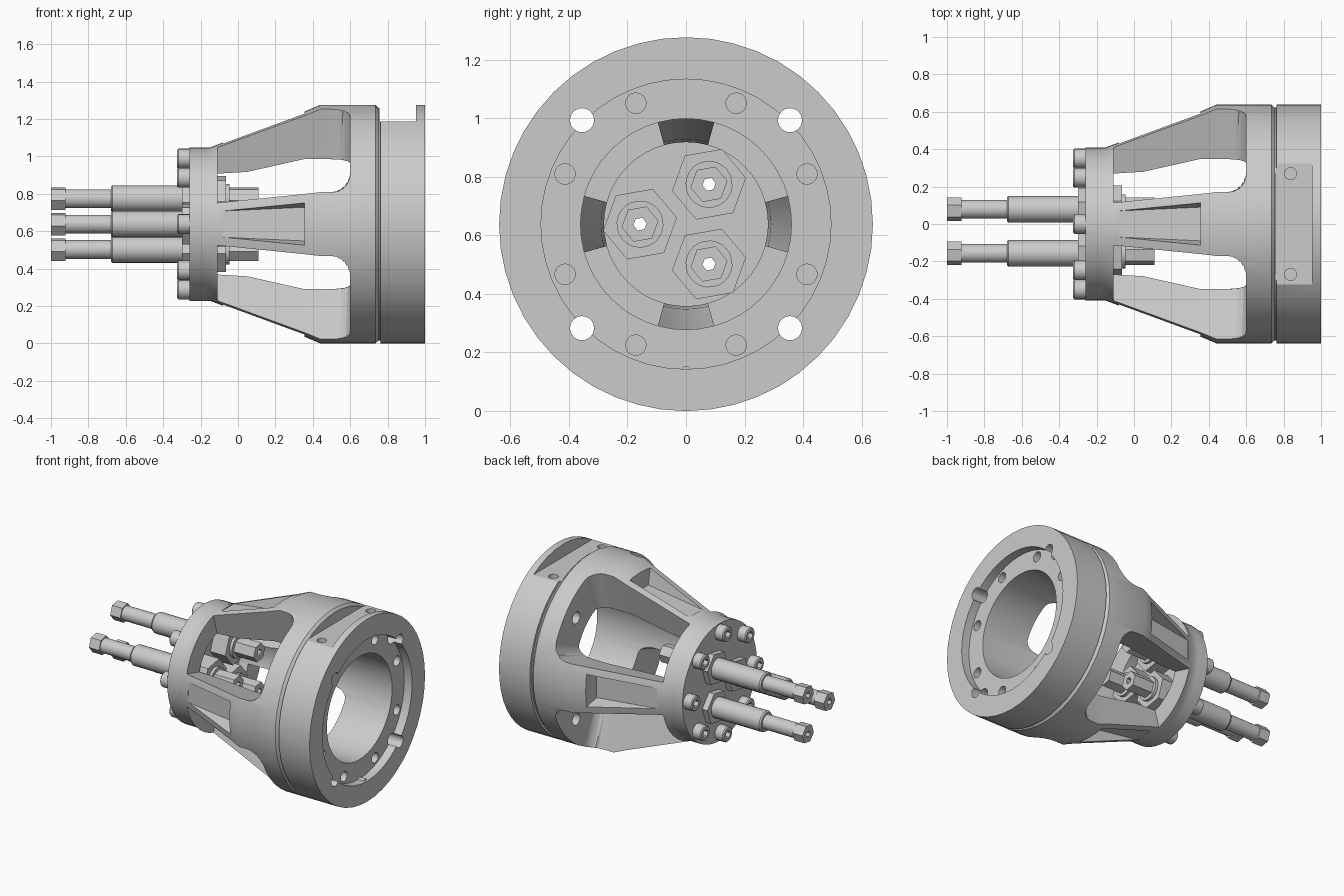
import bpy, bmesh
from math import sin, cos, pi, radians, hypot
from mathutils import Vector

if "Cube" in bpy.data.objects:
    bpy.data.objects.remove(bpy.data.objects["Cube"])

R = 0.638          # outer radius, also the height of the main axis
steel = bpy.data.materials.new("light grey steel")
steel.use_nodes = True
grey = (0.6, 0.6, 0.6, 1)
steel.diffuse_color = grey
steel.node_tree.nodes["Principled BSDF"].inputs["Base Color"].default_value = grey
parts = []


def finish(name, bm):
    """Turn a bmesh into an object with outward normals."""
    bmesh.ops.remove_doubles(bm, verts=bm.verts, dist=1e-5)
    bmesh.ops.recalc_face_normals(bm, faces=bm.faces)
    mesh = bpy.data.meshes.new(name)
    bm.to_mesh(mesh)
    bm.free()
    mesh.materials.append(steel)
    ob = bpy.data.objects.new(name, mesh)
    bpy.context.collection.objects.link(ob)
    return ob


def loft(name, rings, close=False):
    """Skin a list of equally long rings, capped or closed to a loop."""
    bm = bmesh.new()
    loops = [[bm.verts.new(p) for p in ring] for ring in rings]
    pairs = list(zip(loops, loops[1:]))
    if close:
        pairs.append((loops[-1], loops[0]))
    else:
        bm.faces.new(loops[0])
        bm.faces.new(loops[-1])
    for a, b in pairs:
        for i in range(len(a)):
            j = (i + 1) % len(a)
            bm.faces.new((a[i], a[j], b[j], b[i]))
    return finish(name, bm)


def lathe(name, profile, sides=24, y=0, z=0, phase=0, close=False):
    """Revolve (x, radius) points about an axis parallel to x."""
    turn = [phase + 2 * pi * i / sides for i in range(sides)]
    return loft(name, [[(x, y + r * cos(a), R + z + r * sin(a)) for a in turn]
                       for x, r in profile], close)


def rod(name, x0, x1, r, **kw):
    return lathe(name, [(x0, r), (x1, r)], **kw)


def pipe(name, x0, x1, r, bore, **kw):
    return lathe(name, [(x0, r), (x1, r), (x1, bore), (x0, bore)], close=True, **kw)


def cut(target, cutter):
    """Subtract a cutter from a part and discard it."""
    cutter.hide_render = True
    mod = target.modifiers.new("cut", 'BOOLEAN')
    mod.operation = 'DIFFERENCE'
    mod.solver = 'EXACT'
    mod.object = cutter
    bpy.context.view_layer.objects.active = target
    bpy.ops.object.modifier_apply(modifier=mod.name)
    bpy.data.objects.remove(cutter)


def hull(name, points):
    bm = bmesh.new()
    for p in points:
        bm.verts.new(p)
    bmesh.ops.convex_hull(bm, input=bm.verts)
    return finish(name, bm)


# Housing: turned shell with a tapering outside, stepped bore and seam groove
housing = lathe("housing", [
    (-0.18, 0.41), (-0.15, 0.41), (0.35, 0.6), (0.44, R), (0.735, R),
    (0.752, 0.622), (0.76, 0.622), (0.762, R), (1, R), (1, 0.495),
    (0.94, 0.495), (0.94, 0.36), (0.35, 0.36), (0.05, 0.29), (-0.11, 0.28),
    (-0.18, 0.28)], sides=48, close=True)
parts.append(housing)

# Four windows leaving radial ribs, rounded towards the large ring
edge, fillet = radians(15.5), radians(10)
for q in range(4):
    base = q * pi / 2
    outline = [(-0.11, edge)]
    outline += [(0.5 + 0.1 * sin(t * pi / 12), edge + fillet * (1 - cos(t * pi / 12)))
                for t in range(7)]
    outline += [(x, pi / 2 - a) for x, a in reversed(outline)]
    cut(housing, loft("window_cutter", [
        [(x, r * cos(base + a), R + r * sin(base + a)) for x, a in outline]
        for r in (0.2, 1.0)]))

# Tapered pocket on the outside of each rib
for q in range(4):
    c, s = round(cos(q * pi / 2)), round(sin(q * pi / 2))
    corners = []
    for x, r, w in ((-0.08, 0.43, 0.07), (0.355, 0.48, 0.09),
                    (-0.08, 0.72, 0.115), (0.355, 0.72, 0.14)):
        for h in (-w, w):
            corners.append((x, r * c - h * s, R + r * s + h * c))
    cut(housing, hull("pocket_cutter", corners))

# Flat on top of the large ring with two drilled holes
cut(housing, hull("flat_cutter", [(x, y, z) for x in (0.757, 0.953)
                                  for y in (-0.6, 0.6) for z in (1.187, 1.5)]))
for y in (-0.27, 0.27):
    ring = [(0.837 + 0.032 * cos(i * pi / 8), y + 0.032 * sin(i * pi / 8))
            for i in range(16)]
    cut(housing, loft("drill_cutter", [[(px, py, z) for px, py in ring]
                                       for z in (1.13, 1.3)]))

# Four through holes and eight blind holes in the mounting face
for q in range(4):
    a = pi / 4 + q * pi / 2
    cut(housing, rod("through_cutter", 0.5, 1.1, 0.041,
                     y=0.502 * cos(a), z=0.502 * sin(a)))
for i in range(8):
    a = radians(22.5 + 45 * i)
    cut(housing, rod("blind_cutter", 0.87, 0.96, 0.035, sides=16,
                     y=0.447 * cos(a), z=0.447 * sin(a)))
parts.append(rod("locating_pin", 0.9, 0.985, 0.016, sides=12, z=-0.5))

# End plate bored for the three fittings
plate = rod("end_plate", -0.26, -0.18, 0.41, sides=48)
parts.append(plate)
spots = [(0.157 * cos(a), 0.157 * sin(a)) for a in (pi / 3, pi, -pi / 3)]
for y, z in spots:
    cut(plate, rod("fitting_cutter", -0.3, -0.1, 0.045, y=y, z=z))

# Ring of socket head bolts sharing one mesh
bolt = lathe("plate_bolt", [(-0.25, 0.053), (-0.318, 0.053), (-0.325, 0.046)], sides=20)
cut(bolt, rod("socket_cutter", -0.4, -0.285, 0.028, sides=6))
for i in range(8):
    ob = bolt if i == 0 else bolt.copy()
    if i:
        bpy.context.collection.objects.link(ob)
    ob.location = (0, 0.35 * cos(i * pi / 4), 0.35 * sin(i * pi / 4))
    parts.append(ob)

# Three hollow fittings: name, start, end, radius, sides
sections = [
    ("end_hex", -1.0, -0.922, 0.064, 6),
    ("thin_tube", -0.922, -0.68, 0.05, 24),
    ("outer_nut", -0.3, -0.26, 0.115, 6),
    ("inner_nut", -0.18, -0.065, 0.128, 6),
    ("washer", -0.065, -0.045, 0.08, 24),
    ("rear_hex", -0.045, 0.11, 0.064, 6),
]
for y, z in spots:
    for name, x0, x1, r, sides in sections:
        parts.append(pipe(name, x0, x1, r, 0.023, sides=sides, y=y, z=z,
                          phase=radians(10)))
    parts.append(lathe("sleeve", [
        (-0.68, 0.023), (-0.68, 0.064), (-0.67, 0.071), (-0.06, 0.071),
        (-0.06, 0.023)], y=y, z=z, close=True))

# Smooth shading with sharp edges kept
bpy.ops.object.select_all(action='DESELECT')
for ob in parts:
    ob.select_set(True)
bpy.context.view_layer.objects.active = housing
bpy.ops.object.shade_smooth_by_angle(angle=radians(25))
